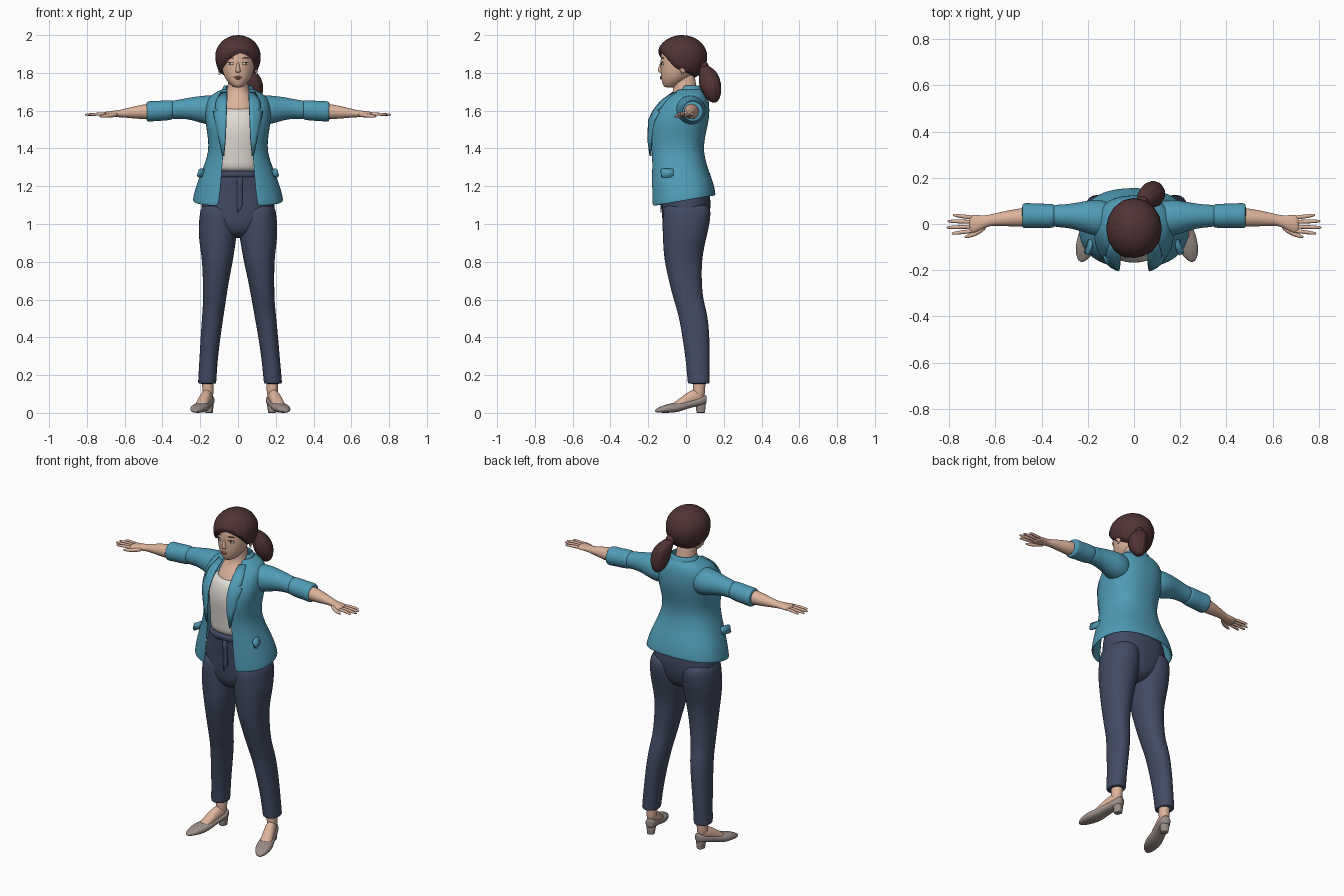
import bpy, bmesh, math
from mathutils import Vector, Matrix


def material(name, *rgb):
    m = bpy.data.materials.new(name)
    m.diffuse_color = (*rgb, 1)
    return m


HAIR = material("dark brown hair", .08, .033, .035)
SKIN = material("skin", .72, .45, .33)
BLUE = material("jacket blue", .08, .33, .47)
WHITE = material("shirt white", .75, .72, .67)
NAVY = material("trouser navy", .055, .07, .125)
TAUPE = material("shoe taupe", .33, .27, .25)
IRIS = material("iris brown", .07, .03, .02)
LIP = material("lip pink", .55, .24, .2)


def finish(name, bm, mat, sub=0, thick=0):
    bmesh.ops.recalc_face_normals(bm, faces=bm.faces)
    me = bpy.data.meshes.new(name)
    bm.to_mesh(me)
    bm.free()
    me.materials.append(mat)
    for p in me.polygons:
        p.use_smooth = True
    ob = bpy.data.objects.new(name, me)
    bpy.context.collection.objects.link(ob)
    if thick:
        mod = ob.modifiers.new("thickness", 'SOLIDIFY')
        mod.thickness, mod.offset = thick, 0
    if sub:
        ob.modifiers.new("smooth", 'SUBSURF').levels = sub
        ob.modifiers["smooth"].render_levels = sub
    return ob


def grid(name, pts, mat, closed=True, caps=True, sub=2, thick=0):
    """Skin a list of equal-length point rows."""
    bm = bmesh.new()
    vs = [[bm.verts.new(p) for p in row] for row in pts]
    n = len(vs[0])
    for a, b in zip(vs, vs[1:]):
        for j in range(n if closed else n - 1):
            k = (j + 1) % n
            bm.faces.new((a[j], a[k], b[k], b[j]))
    if closed and caps:
        bm.faces.new(vs[0])
        bm.faces.new(vs[-1])
    return finish(name, bm, mat, sub, thick)


def loft(name, rows, mat, axis='z', n=18, e=1, xf=None, opening=None, ridge=0, **kw):
    """rows: (position on axis, centre u, centre v, radius u, radius v)."""
    pts = []
    for i, (t, cu, cv, ru, rv) in enumerate(rows):
        a0 = math.asin(min(1, (opening[i] / ru) ** (1 / e))) if opening else 0
        ring = []
        for j in range(n + 1 if opening else n):
            a = a0 + (2 * math.pi - 2 * a0) * j / n
            s, c = math.sin(a), math.cos(a)
            k = 1 + ridge * math.cos(n / 2 * a)
            u = cu + k * ru * math.copysign(abs(s) ** e, s)
            v = cv - k * rv * math.copysign(abs(c) ** e, c)
            p = Vector({'z': (u, v, t), 'x': (t, u, v), 'y': (u, t, v)}[axis])
            ring.append(xf(p) if xf else p)
        pts.append(ring)
    return grid(name, pts, mat, closed=not opening, **kw)


def body(rows):
    """(z, half width, front y, back y) -> loft rows."""
    return [(r[0], 0, (r[2] + r[3]) / 2, r[1], (r[3] - r[2]) / 2) for r in rows]


def lerp(rows, t):
    for a, b in zip(rows, rows[1:]):
        if t <= b[0]:
            f = max(0, (t - a[0]) / (b[0] - a[0]))
            return [p + (q - p) * f for p, q in zip(a, b)]
    return rows[-1]


def front_y(rows, x, z, e):
    _, w, yf, yb = lerp(rows, z)[:4]
    s = min(.95, abs(x) / w) ** (1 / e)
    return (yf + yb) / 2 - (yb - yf) / 2 * (1 - s * s) ** (e / 2)


def blob(name, loc, size, mat, rot=(0, 0, 0)):
    bm = bmesh.new()
    bmesh.ops.create_uvsphere(bm, u_segments=16, v_segments=10, radius=1)
    ob = finish(name, bm, mat)
    ob.location, ob.scale, ob.rotation_euler = loc, size, rot


# jacket: open-fronted shell, hem higher at the back
JACKET = [(1.095, .235, -.185, .152, .105), (1.12, .232, -.186, .15, .1), (1.20, .214, -.187, .138, .09),
          (1.30, .178, -.188, .108, .083), (1.38, .151, -.19, .088, .077), (1.45, .153, -.2, .093, .072),
          (1.52, .165, -.204, .11, .07), (1.58, .17, -.182, .12, .068), (1.64, .165, -.138, .118, .065),
          (1.675, .145, -.1, .11, .062), (1.695, .11, -.068, .1, .06), (1.712, .078, -.045, .082, .055)]


def lift(p):
    p.z += .055 * (p.y + .17) / .32 * max(0, min(1, (1.3 - p.z) / .2))
    return p


loft("jacket_body", body(JACKET), BLUE, n=36, e=.85, xf=lift,
     opening=[r[4] for r in JACKET], sub=2, thick=.01)
loft("jacket_collar", body([(1.68, .09, -.06, .098), (1.705, .083, -.05, .09), (1.735, .07, -.035, .076)]),
     BLUE, n=24, opening=[.07, .065, .06], sub=1, thick=.01)

# shirt, neck and chest
loft("shirt", body([(1.265, .135, -.15, .08), (1.32, .13, -.157, .07), (1.40, .13, -.162, .07),
                    (1.50, .14, -.174, .09), (1.57, .13, -.158, .09), (1.625, .11, -.134, .09)]), WHITE, e=.9)
loft("neck_and_chest", body([(1.50, .10, -.14, .05), (1.60, .10, -.136, .07), (1.66, .085, -.094, .07),
                             (1.70, .06, -.066, .062), (1.75, .053, -.07, .052), (1.81, .052, -.07, .045)]), SKIN)

# head
FACE = [(1.722, .018, -.112, -.06), (1.735, .038, -.122, -.03), (1.76, .062, -.13, .01), (1.79, .078, -.134, .04),
        (1.83, .088, -.136, .06), (1.88, .092, -.135, .07), (1.92, .088, -.13, .07), (1.96, .065, -.1, .055)]
loft("head", body(FACE), SKIN, n=24)
loft("nose", [(1.80, 0, -.13, .014, .012), (1.812, 0, -.135, .015, .017), (1.83, 0, -.132, .009, .013),
              (1.86, 0, -.128, .007, .008)], SKIN, n=10)
for z, w in ((1.778, .021), (1.77, .017)):
    blob("lip", (0, front_y(FACE, 0, z, 1) - .001, z), (w, .005, .005), LIP)

# hair cap with a side parting, strands as shallow ridges
HAIRLINE = [(0, 1.925), (20, 1.925), (45, 1.88), (65, 1.835), (100, 1.81), (140, 1.79), (180, 1.785)]
cap = []
for i in range(13):
    ring = []
    for j in range(64):
        a = 2 * math.pi * j / 64
        d = math.degrees(a) - 10
        d = abs(d if d < 180 else d - 360)
        low = math.acos((lerp(HAIRLINE, d)[1] - 1.888) / .1115)
        th = .02 + (low - .02) * i / 12
        r = math.sin(th) ** (1 if th < math.pi / 2 else .7) * (1 + .008 * math.cos(16 * a))
        z = 1.887 + (.1015 if th < math.pi / 2 else .1115) * math.cos(th)
        ring.append((.108 * r * math.sin(a), -.021 - .121 * r * math.cos(a), z))
    cap.append(ring)
grid("hair_cap", cap, HAIR, sub=0, thick=.023)

# ponytail and its band
loft("ponytail", [(1.845, .03, .085, .02, .02), (1.825, .045, .108, .034, .035), (1.79, .066, .121, .05, .052),
                  (1.74, .08, .127, .056, .06), (1.70, .085, .135, .05, .052), (1.665, .087, .143, .036, .036),
                  (1.642, .088, .148, .014, .016)], HAIR, n=20, ridge=.05)
blob("hair_band", (.035, .092, 1.835), (.03, .028, .028), HAIR)

for s in (-1, 1):
    def flip(p):
        return Vector((s * p.x, p.y, p.z))

    # face details
    fy = front_y(FACE, .04, 1.848, 1)
    blob("eye", (s * .04, fy, 1.848), (.017, .004, .007), WHITE, (0, 0, s * .35))
    blob("iris", (s * .039, fy - .002, 1.848), (.007, .004, .007), IRIS)
    blob("upper_lash", (s * .041, fy - .001, 1.856), (.019, .004, .0025), IRIS, (0, 0, s * .35))
    blob("eyebrow", (s * .042, front_y(FACE, .042, 1.878, 1), 1.878), (.021, .004, .003), HAIR, (0, 0, s * .35))
    blob("ear", (s * .095, -.015, 1.83), (.01, .02, .032), SKIN, (0, 0, s * .3))
    blob("earring", (s * .098, -.02, 1.797), (.006, .006, .006), WHITE)

    # lapel with notch, laid on the jacket front
    lapel = []
    for z, x0, x1 in ((1.36, .074, .08), (1.45, .066, .1), (1.55, .062, .122), (1.595, .06, .13),
                      (1.602, .06, .104), (1.612, .06, .12), (1.65, .058, .115), (1.695, .056, .09)):
        xs = [x0 + (x1 - x0) * k / 3 for k in range(4)]
        lapel.append([flip(Vector((x, front_y(JACKET, x, z, .85) - .01, z))) for x in xs])
    grid("lapel", lapel, BLUE, closed=False, sub=0, thick=.009)

    # pocket flap
    bm = bmesh.new()
    bmesh.ops.create_cube(bm, size=1, matrix=Matrix.Diagonal((.02, .1, .048, 1)))
    bmesh.ops.bevel(bm, geom=bm.edges[:], offset=.005, segments=2, affect='EDGES')
    flap = finish("pocket_flap", bm, BLUE)
    flap.location = (s * .188, -.085, 1.27)
    flap.rotation_euler = (0, -s * .3, s * .35)

    # sleeve and rolled cuff
    loft("sleeve", [(.08, .015, 1.60, .075, .078), (.15, .025, 1.603, .083, .08), (.20, .03, 1.607, .073, .072),
                    (.26, .034, 1.612, .056, .058), (.32, .035, 1.607, .049, .05), (.37, .035, 1.602, .048, .05)],
         BLUE, 'x', xf=flip)
    loft("sleeve_cuff", [(.343, .035, 1.604, .046, .047), (.348, .035, 1.604, .053, .053), (.40, .035, 1.6, .054, .055),
                         (.43, .036, 1.598, .053, .053), (.47, .036, 1.596, .057, .056), (.483, .036, 1.595, .052, .052),
                         (.484, .035, 1.595, .04, .04)], BLUE, 'x', xf=flip)

    # forearm, palm, fingers
    loft("forearm_and_palm", [(.44, .03, 1.597, .043, .043), (.50, .028, 1.594, .04, .04), (.56, .023, 1.59, .033, .031),
                              (.62, .018, 1.585, .024, .02), (.65, .008, 1.583, .028, .018),
                              (.69, .001, 1.581, .04, .015), (.715, -.001, 1.58, .04, .012)], SKIN, 'x', xf=flip)
    for y, tip in ((-.03, .79), (-.011, .812), (.009, .808), (.028, .785)):
        loft("finger", [(.69, y, 1.581, .01, .01), (.74, y * 1.15, 1.582, .0095, .009),
                        (tip - .012, y * 1.35, 1.579, .008, .0075), (tip, y * 1.38, 1.578, .004, .004)],
             SKIN, 'x', n=8, xf=flip, sub=1)
    loft("thumb", [(.635, -.005, 1.58, .014, .013), (.67, -.033, 1.575, .014, .012), (.71, -.05, 1.571, .011, .009),
                   (.735, -.057, 1.57, .005, .005)], SKIN, 'x', n=10, xf=flip)

    # trouser leg; the stance shifts slightly to +x towards the floor
    def stance(p):
        return Vector((s * p.x + .013 * max(0, 1 - p.z / .9), p.y, p.z))

    loft("trouser_leg", [(1.12, .105, .005, .09, .125), (1.04, .106, .004, .1, .13), (.96, .107, -.004, .105, .122),
                         (.88, .109, -.012, .094, .11), (.80, .11, -.015, .082, .1), (.70, .12, -.004, .07, .088),
                         (.60, .128, .012, .061, .079), (.52, .138, .038, .058, .078), (.40, .153, .053, .053, .073),
                         (.28, .165, .062, .049, .064), (.165, .174, .067, .049, .059), (.155, .174, .067, .048, .058),
                         (.154, .174, .067, .036, .042)], NAVY, xf=stance, e=.93)

    # foot and heeled shoe, toes turned out
    turn = Matrix.Rotation(math.radians(17.5), 3, 'Z')

    def foot(p):
        q = turn @ Vector((p.x, (p.y - .07) * 1.03, p.z)) + Vector((.17, .07, 0))
        return stance(q)

    loft("ankle", [(.20, 0, .07, .033, .036), (.13, 0, .07, .03, .031), (.07, 0, .066, .029, .033)], SKIN, xf=foot)
    loft("instep", [(.095, 0, .085, .02, .03), (.06, 0, .085, .029, .045), (.02, 0, .076, .031, .043),
                    (-.03, 0, .048, .035, .032), (-.08, 0, .026, .032, .02)], SKIN, 'y', xf=foot)
    loft("shoe", [(.108, 0, .07, .014, .02), (.1, 0, .07, .027, .03), (.07, 0, .06, .036, .024),
                  (.02, 0, .049, .037, .022), (-.03, 0, .033, .043, .024), (-.07, 0, .027, .047, .027),
                  (-.12, 0, .021, .04, .021), (-.15, 0, .014, .026, .013), (-.168, 0, .011, .009, .007)],
         TAUPE, 'y', e=.85, xf=foot)
    loft("shoe_heel", [(0, 0, .078, .02, .021), (.002, 0, .078, .021, .022), (.025, 0, .078, .022, .023),
                       (.06, 0, .078, .031, .029)], TAUPE, e=.7, xf=foot, sub=1)

# trouser seat, waistband and fly
SEAT = [(.925, .05, -.07, .06), (.96, .1, -.115, .1), (1.02, .19, -.128, .122), (1.10, .198, -.13, .134),
        (1.18, .182, -.135, .125), (1.24, .155, -.14, .1), (1.285, .138, -.145, .085)]
loft("trouser_seat", body(SEAT), NAVY, n=24, e=.9)
loft("waistband", body([(1.245, .15, -.149, .1), (1.25, .152, -.151, .1), (1.278, .14, -.154, .088),
                        (1.283, .138, -.152, .086)]), NAVY, n=24, e=.9, sub=1)
grid("fly_flap", [[(x, front_y(SEAT, x, z, .9) - .003, z) for x in (-.004, .01, .024 - .02 * (z < 1.1))]
                  for z in (1.06, 1.1, 1.15, 1.2, 1.25)], NAVY, closed=False, sub=0, thick=.005)
